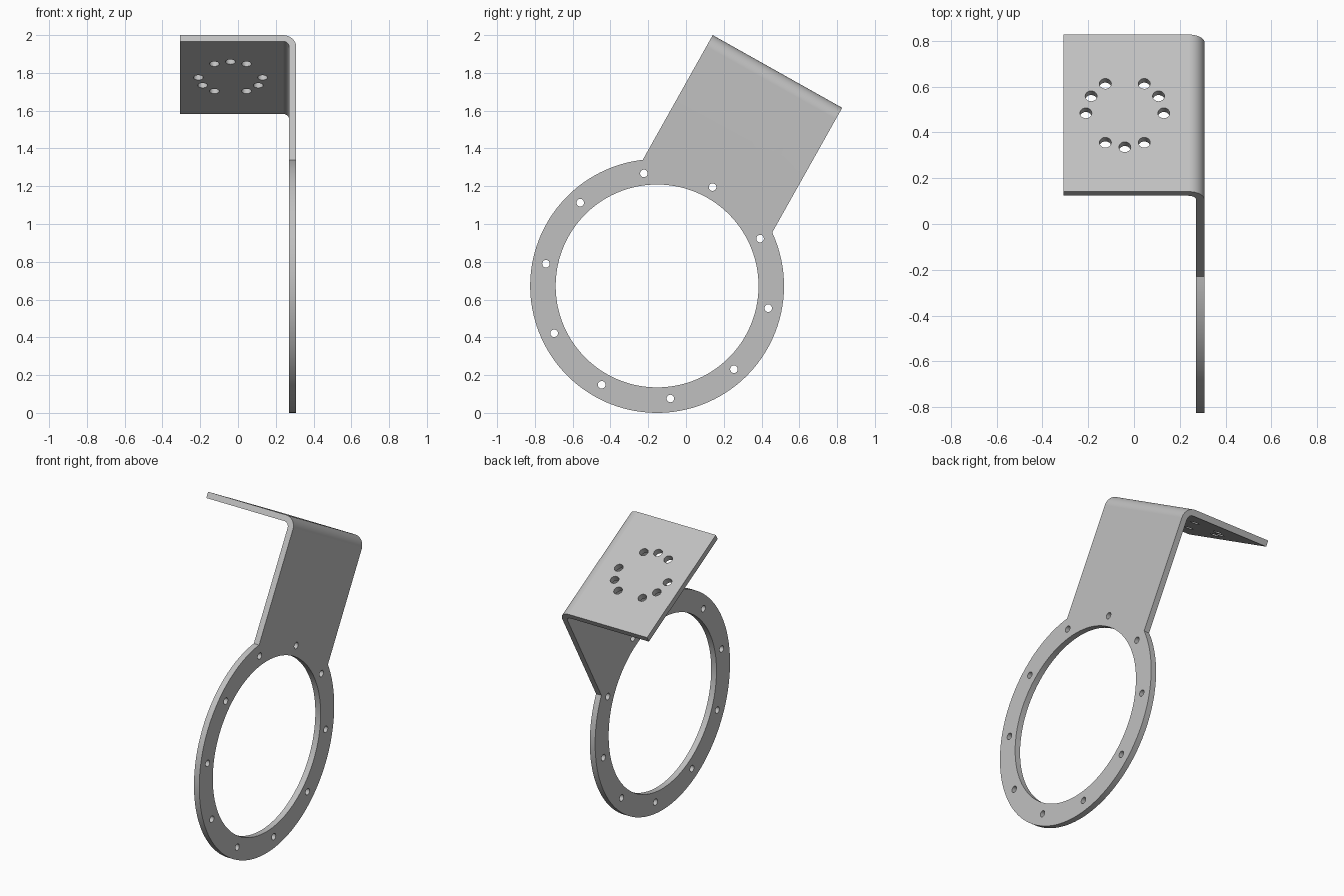
import bpy, bmesh
from math import sin, cos, pi, radians
from mathutils import Matrix, Vector

if "Cube" in bpy.data.objects:
    bpy.data.objects.remove(bpy.data.objects["Cube"])

# Main dimensions; the bracket is built upright, then tilted
OUT, THICK = 0.3075, 0.037       # outer face of the plate, sheet thickness
RING_R, BORE_R = 0.672, 0.537
HALF_W, TOP = 0.393, 1.302       # tab half width, flange height above ring centre
BEND = 0.07                      # outer bend radius
TILT = radians(29.3)

metal = bpy.data.materials.new("light grey metal")
metal.use_nodes = True
grey = (0.53, 0.53, 0.53, 1)
metal.diffuse_color = grey
metal.node_tree.nodes["Principled BSDF"].inputs["Base Color"].default_value = grey


def make_object(name, bm):
    bmesh.ops.recalc_face_normals(bm, faces=bm.faces)
    mesh = bpy.data.meshes.new(name)
    bm.to_mesh(mesh)
    bm.free()
    mesh.materials.append(metal)
    obj = bpy.data.objects.new(name, mesh)
    bpy.context.collection.objects.link(obj)
    return obj


def cylinder(bm, radius, depth, centre, axis, segments):
    turn = Vector((0, 0, 1)).rotation_difference(Vector(axis)).to_matrix().to_4x4()
    bmesh.ops.create_cone(bm, cap_ends=True, segments=segments, radius1=radius,
                          radius2=radius, depth=depth,
                          matrix=Matrix.Translation(centre) @ turn)


def combine(target, tool, operation):
    mod = target.modifiers.new(operation, 'BOOLEAN')
    mod.operation, mod.solver, mod.object = operation, 'EXACT', tool
    bpy.context.view_layer.objects.active = target
    bpy.ops.object.modifier_apply(modifier=mod.name)
    bpy.data.objects.remove(tool)


# Ring disc
bm = bmesh.new()
cylinder(bm, RING_R, THICK, (OUT - THICK / 2, 0, 0), (1, 0, 0), 128)
bracket = make_object("ring_bracket", bm)

# Tab and flange: bent sheet profile swept across the width
def bend(radius):
    steps = [i * pi / 24 for i in range(13)]
    return [(OUT - BEND + radius * cos(a), TOP - BEND + radius * sin(a)) for a in steps]

profile = [(OUT, 0.46)] + bend(BEND) + [(-OUT, TOP), (-OUT, TOP - THICK)]
profile += bend(BEND - THICK)[::-1] + [(OUT - THICK, 0.46)]
bm = bmesh.new()
face = bm.faces.new([bm.verts.new((x, -HALF_W, z)) for x, z in profile])
swept = bmesh.ops.extrude_face_region(bm, geom=[face])["geom"]
bmesh.ops.translate(bm, vec=(0, 2 * HALF_W, 0),
                    verts=[v for v in swept if isinstance(v, bmesh.types.BMVert)])
combine(bracket, make_object("bent_tab", bm), 'UNION')

# Bore, ring holes and flange holes
bm = bmesh.new()
cylinder(bm, BORE_R, 0.2, (OUT, 0, 0), (1, 0, 0), 128)
for i in range(10):
    a = i * pi / 5
    cylinder(bm, 0.02, 0.2, (OUT, 0.6 * sin(a), 0.6 * cos(a)), (1, 0, 0), 24)
for i in range(12):
    if i not in (3, 7, 11):
        a = i * pi / 6
        cylinder(bm, 0.026, 0.2, (-0.04 + 0.17 * cos(a), 0.17 * sin(a), TOP), (0, 0, 1), 24)
combine(bracket, make_object("hole_cutters", bm), 'DIFFERENCE')

# Tilt into place and shade
bracket.rotation_euler = (-TILT, 0, 0)
bracket.location = (0, -0.153, RING_R)
bpy.ops.object.select_all(action='DESELECT')
bracket.select_set(True)
bpy.context.view_layer.objects.active = bracket
bpy.ops.object.shade_smooth_by_angle(angle=radians(30))
weighted = bracket.modifiers.new("flat face normals", 'WEIGHTED_NORMAL')
weighted.keep_sharp = True
